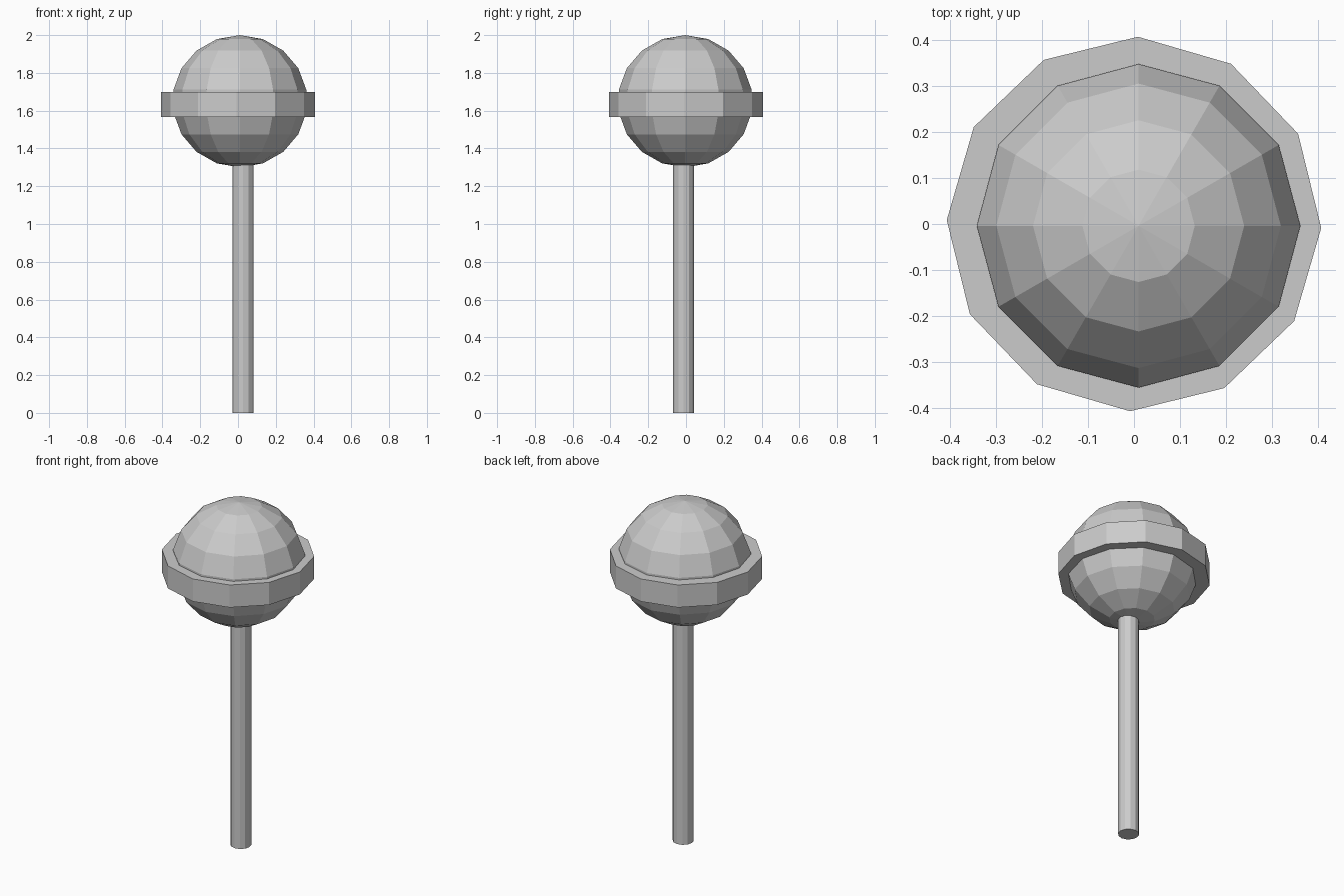
import bpy
from math import radians

if "Cube" in bpy.data.objects:
    bpy.data.objects.remove(bpy.data.objects["Cube"])

SIDES = 12


def cylinder(name, radius, z0, z1, x=0.0, y=0.0, turn=0.0):
    bpy.ops.mesh.primitive_cylinder_add(
        vertices=SIDES, radius=radius, depth=z1 - z0,
        location=(x, y, (z0 + z1) / 2), rotation=(0, 0, radians(turn)))
    bpy.context.object.name = name
    return bpy.context.object


# Thin stick, slightly off centre
cylinder("stick", 0.056, 0.0, 1.33, x=0.027, y=-0.013)

# Faceted ball of candy, a touch wider than tall
bpy.ops.mesh.primitive_uv_sphere_add(
    segments=SIDES, ring_count=9, radius=1, location=(0.01, -0.004, 1.65))
ball = bpy.context.object
ball.name = "candy_ball"
ball.scale = (0.357, 0.357, 0.35)

# Flat band around the middle of the ball
cylinder("candy_band", 0.407, 1.567, 1.699, turn=-1.2)
